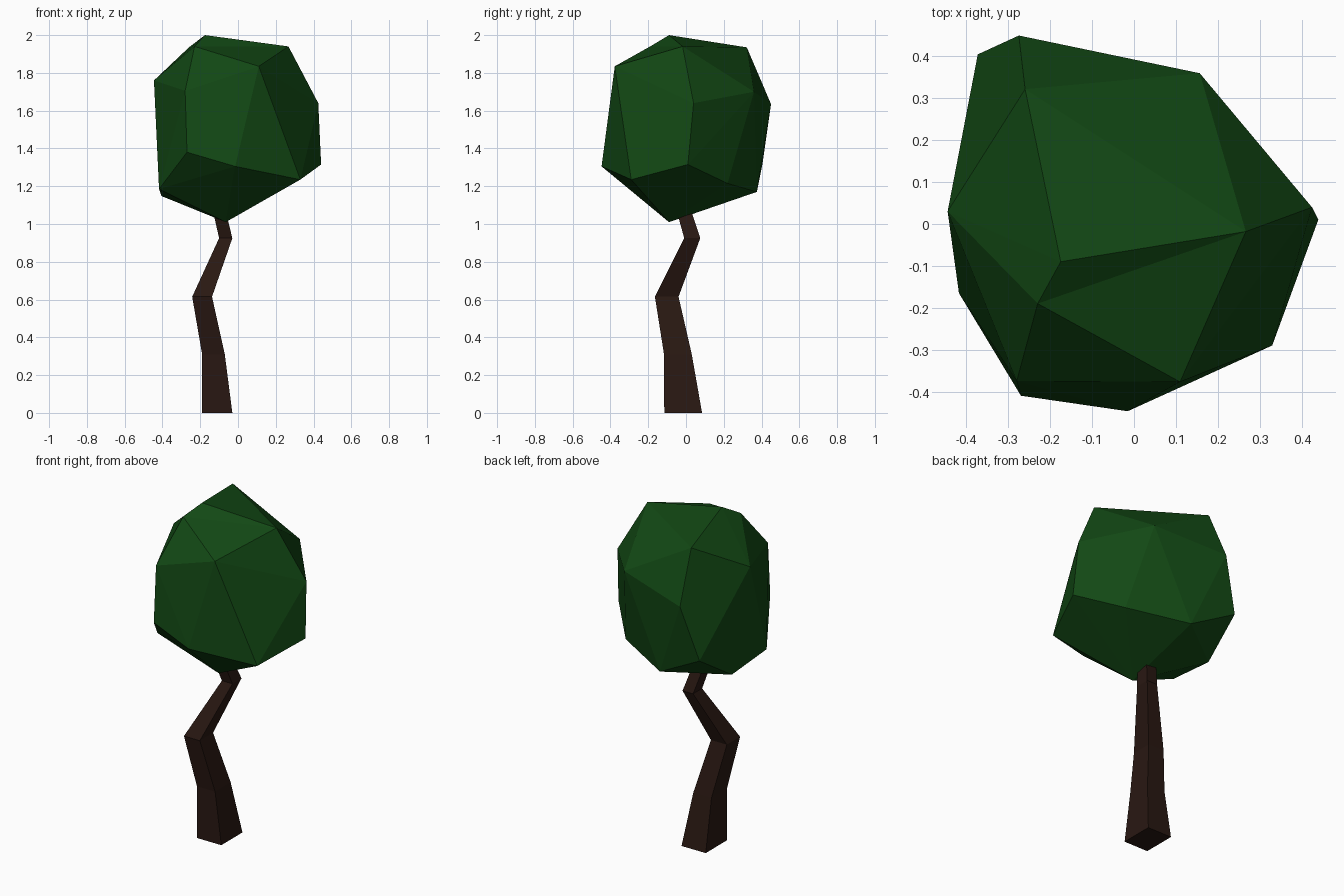
import bpy, bmesh

if "Cube" in bpy.data.objects:
    bpy.data.objects.remove(bpy.data.objects["Cube"])


def material(name, rgb):
    mat = bpy.data.materials.new(name)
    mat.diffuse_color = (*rgb, 1)
    mat.use_nodes = True
    mat.node_tree.nodes["Principled BSDF"].inputs["Base Color"].default_value = mat.diffuse_color
    return mat


def finish(bm, name, mat):
    bmesh.ops.recalc_face_normals(bm, faces=bm.faces)
    mesh = bpy.data.meshes.new(name)
    bm.to_mesh(mesh)
    bm.free()
    mesh.materials.append(mat)
    obj = bpy.data.objects.new(name, mesh)
    bpy.context.collection.objects.link(obj)
    return obj


bark = material("bark", (0.022, 0.009, 0.006))
leaves = material("leaves", (0.006, 0.065, 0.007))

# Trunk: crooked four-sided tube (x centre, y centre, z, x width, y width)
sections = [
    (-0.11, -0.015, 0.00, 0.16, 0.20),
    (-0.13, -0.043, 0.31, 0.12, 0.147),
    (-0.19, -0.102, 0.615, 0.105, 0.125),
    (-0.065, 0.033, 0.925, 0.07, 0.085),
    (-0.13, -0.05, 1.20, 0.065, 0.07),
]
bm = bmesh.new()
rings = [[bm.verts.new((x + sx * w / 2, y + sy * d / 2, z))
          for sx, sy in ((-1, -1), (1, -1), (1, 1), (-1, 1))]
         for x, y, z, w, d in sections]
for low, high in zip(rings, rings[1:]):
    for i in range(4):
        j = (i + 1) % 4
        bm.faces.new((low[i], low[j], high[j], high[i]))
bm.faces.new(rings[0][::-1])
bm.faces.new(rings[-1])
finish(bm, "trunk", bark)

# Canopy: irregular faceted ball, skinned over a few corner points
crown = [(-0.175, -0.09, 2.0), (-0.23, -0.19, 1.94), (0.11, -0.377, 1.835),
         (0.267, -0.018, 1.94), (-0.26, 0.322, 1.935)]
middle = [(-0.445, 0.03, 1.76), (-0.28, -0.375, 1.705), (0.425, 0.04, 1.64),
          (0.157, 0.36, 1.70), (-0.275, 0.45, 1.635)]
lower = [(-0.27, -0.41, 1.38), (-0.015, -0.447, 1.305), (0.33, -0.29, 1.235),
         (0.44, 0.01, 1.315), (0.245, 0.22, 1.215), (-0.09, 0.375, 1.17),
         (-0.373, 0.405, 1.32), (-0.405, 0.145, 1.148), (-0.418, -0.165, 1.185)]
bottom = [(-0.065, -0.09, 1.01)]
bm = bmesh.new()
verts = [bm.verts.new(p) for p in crown + middle + lower + bottom]
bmesh.ops.convex_hull(bm, input=verts)

# Small dent beside the peak
ridge = bm.edges.get((verts[0], verts[2]))
if ridge:
    bmesh.ops.rotate_edges(bm, edges=[ridge], use_ccw=False)
finish(bm, "canopy", leaves)
